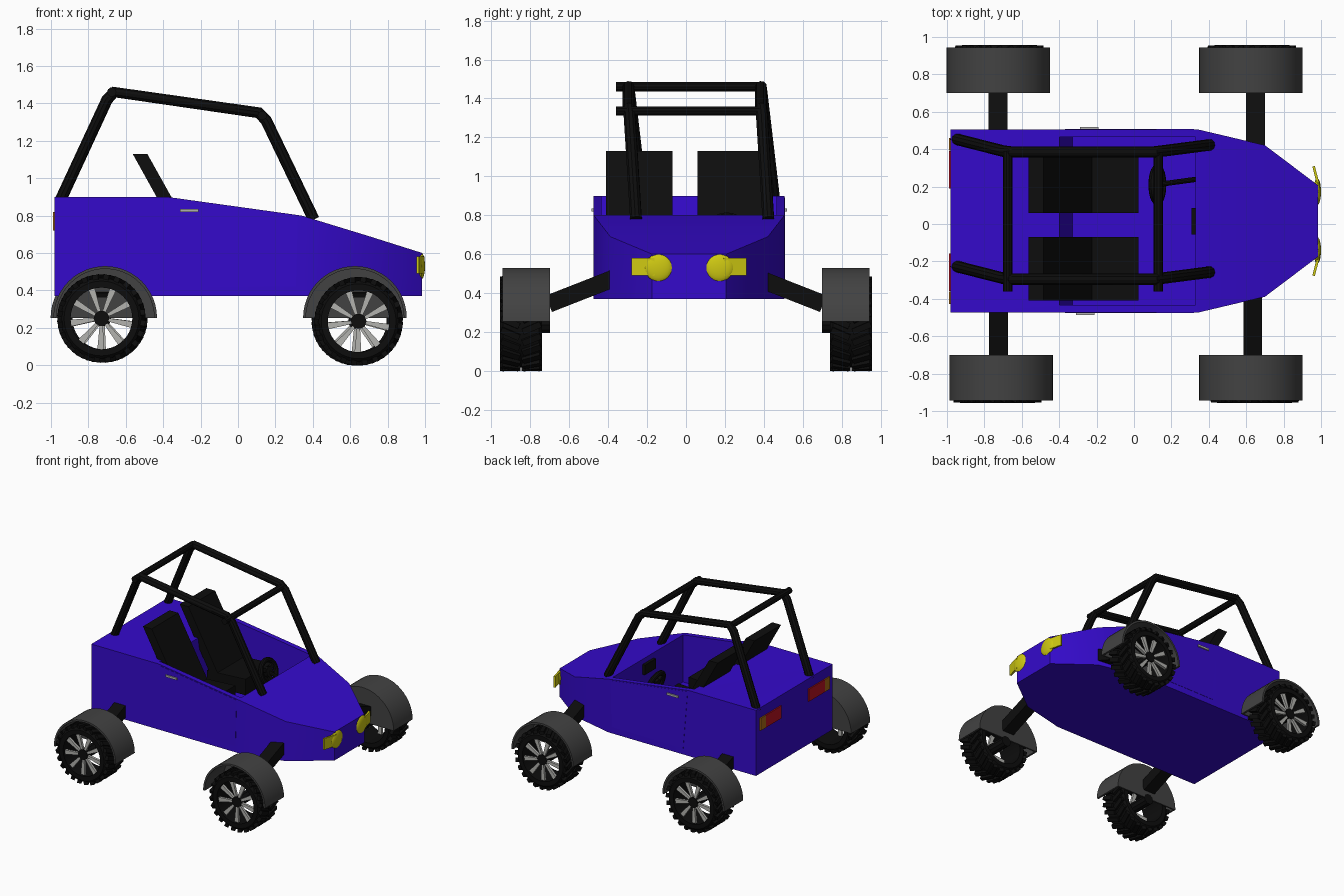
import bpy, bmesh, math
from mathutils import Matrix, Vector

if "Cube" in bpy.data.objects:
    bpy.data.objects.remove(bpy.data.objects["Cube"])

def mat(name, r, g, b):
    m = bpy.data.materials.new(name)
    m.diffuse_color = (r, g, b, 1)
    m.use_nodes = True
    m.node_tree.nodes["Principled BSDF"].inputs["Base Color"].default_value = m.diffuse_color
    return m

BLUE = mat("body blue", 0.035, 0.003, 0.6)
BLACK = mat("black", 0.004, 0.004, 0.004)
GREY = mat("fender grey", 0.055, 0.055, 0.055)
SILVER = mat("silver", 0.45, 0.45, 0.43)
YELLOW = mat("lamp yellow", 0.62, 0.58, 0.006)
RED = mat("tail red", 0.5, 0.006, 0.015)
ORANGE = mat("signal orange", 0.4, 0.14, 0.007)
CY = 0.016  # body centre line

def finish(name, bm, m, smooth=False):
    bmesh.ops.remove_doubles(bm, verts=bm.verts, dist=1e-5)
    bmesh.ops.recalc_face_normals(bm, faces=bm.faces)
    me = bpy.data.meshes.new(name)
    bm.to_mesh(me)
    bm.free()
    me.materials.append(m)
    ob = bpy.data.objects.new(name, me)
    bpy.context.collection.objects.link(ob)
    if smooth:
        smooth_it(ob)
    return ob

def activate(ob):
    bpy.ops.object.select_all(action='DESELECT')
    ob.select_set(True)
    bpy.context.view_layer.objects.active = ob

def smooth_it(ob):
    activate(ob)
    bpy.ops.object.shade_smooth_by_angle(angle=math.radians(30))

def add_box(bm, M, size):
    bmesh.ops.create_cube(bm, size=1, matrix=M @ Matrix.Diagonal((*size, 1)))

def box(name, loc, size, m, rz=0):
    bm = bmesh.new()
    add_box(bm, Matrix.Translation(loc) @ Matrix.Rotation(rz, 4, 'Z'), size)
    return finish(name, bm, m)

def prism(name, prof, y0, y1, m):
    # x-z outline extruded along y
    bm = bmesh.new()
    a = [bm.verts.new((x, y0, z)) for x, z in prof]
    f = bm.faces.new(a)
    ext = bmesh.ops.extrude_face_region(bm, geom=[f])['geom']
    bmesh.ops.translate(bm, vec=(0, y1 - y0, 0), verts=[v for v in ext if isinstance(v, bmesh.types.BMVert)])
    return finish(name, bm, m)

def lathe(name, prof, c, m, segs=40, arc=2 * math.pi):
    # closed (radius, y) outline swept around the y axis
    bm = bmesh.new()
    full = arc > 6.2
    n = segs if full else segs + 1
    rings = []
    for i in range(n):
        a = arc * i / segs
        rings.append([bm.verts.new((c[0] + r * math.cos(a), c[1] + y, c[2] + r * math.sin(a))) for r, y in prof])
    k = len(prof)
    for i in range(segs):
        p, q = rings[i], rings[(i + 1) % n]
        for j in range(k):
            bm.faces.new((p[j], p[(j + 1) % k], q[(j + 1) % k], q[j]))
    if not full:
        bm.faces.new(rings[0])
        bm.faces.new(rings[-1])
    bmesh.ops.dissolve_degenerate(bm, dist=1e-5, edges=bm.edges)
    return finish(name, bm, m, True)

def tube(name, pts, r, m):
    cu = bpy.data.curves.new(name, 'CURVE')
    cu.dimensions = '3D'
    cu.bevel_depth, cu.bevel_resolution, cu.use_fill_caps = r, 3, True
    sp = cu.splines.new('POLY')
    sp.points.add(len(pts) - 1)
    for p, q in zip(sp.points, pts):
        p.co = (*q, 1)
    cu.materials.append(m)
    ob = bpy.data.objects.new(name, cu)
    bpy.context.collection.objects.link(ob)
    activate(ob)
    bpy.ops.object.convert(target='MESH')
    smooth_it(bpy.context.object)

# Body shell lofted through stations (x, half width, top z)
bm = bmesh.new()
prev = None
for x, w, t in [(-0.98, .49, .90), (-0.38, .49, .90), (0.34, .49, .80), (0.70, .405, .69), (0.985, .19, .60)]:
    ring = [bm.verts.new((x, CY + y, z)) for y, z in ((-w, .37), (w, .37), (w, t), (-w, t))]
    if prev:
        for j in range(4):
            bm.faces.new((prev[j], prev[(j + 1) % 4], ring[(j + 1) % 4], ring[j]))
    else:
        bm.faces.new(ring)
    prev = ring
bm.faces.new(prev)
body = finish("body", bm, BLUE)

# Cockpit opening
cutter = prism("cockpit_cutter", [(-0.33, .42), (0.33, .42), (0.33, 1.1), (-0.428, 1.1)], CY - .45, CY + .45, BLUE)
cutter.hide_render = True
mod = body.modifiers.new("cockpit", 'BOOLEAN')
mod.operation, mod.object, mod.solver = 'DIFFERENCE', cutter, 'EXACT'
activate(body)
bpy.ops.object.modifier_apply(modifier="cockpit")
bpy.data.objects.remove(cutter)
smooth_it(body)

# Roll cage
path = [(-0.955, .065, .87), (-0.70, .0, 1.42), (-0.66, -.005, 1.46), (0.11, -.005, 1.35), (0.15, .0, 1.31), (0.405, .033, .78)]
for n, oy in (("right", -0.29), ("left", 0.39)):
    tube("roll_bar_" + n, [(x, y + oy, z) for x, y, z in path], .031, BLACK)
for n, x, z in (("rear", -0.675, 1.46), ("front", 0.13, 1.335)):
    tube("roll_crossbar_" + n, [(x, -0.36, z), (x, 0.39, z)], .025, BLACK)

# Seats
for n, y0 in (("right", -0.41), ("left", 0.06)):
    prism("seat_back_" + n, [(-0.563, 1.13), (-0.485, 1.13), (-0.20, .62), (-0.28, .62)], y0, y0 + .34, BLACK)
    prism("seat_cushion_" + n, [(-0.32, .55), (0.025, .55), (0.025, .68), (-0.32, .66)], y0, y0 + .34, BLACK)

# Steering wheel, column and gauge
bm = bmesh.new()
M = Matrix.Translation((0.125, .21, .71)) @ Matrix.Rotation(math.radians(72), 4, 'Y')
bmesh.ops.create_cone(bm, cap_ends=True, segments=16, radius1=.04, radius2=.04, depth=.03, matrix=M)
for a in (0, 120, 240):
    add_box(bm, M @ Matrix.Rotation(math.radians(a), 4, 'Z') @ Matrix.Translation((.045, 0, 0)), (.09, .03, .02))
finish("steering_hub", bm, BLACK)
tube("steering_rim", [M @ Vector((.09 * math.cos(i * math.pi / 12), .09 * math.sin(i * math.pi / 12), 0)) for i in range(25)], .02, BLACK)
tube("steering_column", [(0.12, .21, .71), (0.34, .24, .64)], .014, BLACK)
box("dash_gauge", (0.32, .015, .72), (.025, .14, .08), BLACK)

# Lamps, doors and handles on both sides
for n, s in (("right", -1), ("left", 1)):
    bm = bmesh.new()
    bmesh.ops.create_uvsphere(bm, u_segments=24, v_segments=12, radius=1,
                              matrix=Matrix.Translation((0.98, CY + s * .157, .53)) @ Matrix.Diagonal((.02, .071, .071, 1)))
    finish("headlight_" + n, bm, YELLOW, True)
    box("front_signal_" + n, (0.975, CY + s * .235, .535), (.014, .12, .09), YELLOW, s * .25)
    box("tail_lamp_" + n, (-0.983, CY + s * .275, .77), (.014, .2, .1), RED)
    box("rear_signal_" + n, (-0.983, CY + s * .41, .77), (.014, .065, .1), ORANGE)
    ys = CY + s * .49
    prism("door_" + n, [(-0.33, .42), (0.31, .42), (0.32, .795), (-0.37, .89)], ys - .002, ys + .002, BLUE)
    box("door_handle_" + n, (-0.25 + s * .01, ys + s * .005, .826), (.1, .014, .016), SILVER)

# Wheels, fenders and arms: (name, wheel x, wheel z, fender x, arm x, side)
corners = [("rear_right", -0.73, .25, -0.71, -0.725, -1), ("rear_left", -0.72, .25, -0.725, -0.727, 1),
           ("front_right", 0.645, .235, 0.625, 0.635, -1), ("front_left", 0.63, .235, 0.625, 0.65, 1)]
for n, wx, wz, fx, ax, s in corners:
    c, w = (wx, s * .848, wz), .108
    lathe("tire_" + n, [(.165, -w), (.2, -w), (.217, -w * .85), (.217, w * .85), (.2, w), (.165, w)], c, BLACK)
    # tread blocks in a V pattern
    bm = bmesh.new()
    for i in range(24):
        for side in (-1, 1):
            add_box(bm, Matrix.Translation(c) @ Matrix.Rotation((i + side * .25) * math.pi / 12, 4, 'Y')
                    @ Matrix.Translation((.222, side * .055, 0)) @ Matrix.Rotation(side * .4, 4, 'X'), (.026, .1, .032))
    finish("tread_" + n, bm, BLACK)
    # rim spokes
    bm = bmesh.new()
    for i in range(9):
        ret = bmesh.ops.create_cube(bm, size=1)
        for v in ret['verts']:
            outer = v.co.x > 0
            v.co = ((.168 if outer else .04), v.co.y * .02, v.co.z * (.036 if outer else .018))
        bmesh.ops.transform(bm, verts=ret['verts'], matrix=Matrix.Translation((wx, s * .925, wz))
                            @ Matrix.Rotation(i * 2 * math.pi / 9 + .2, 4, 'Y'))
    finish("spokes_" + n, bm, SILVER)
    tube("hub_" + n, [(wx, s * .70, wz), (wx, s * .942, wz)], .042, BLACK)
    # half-round fender with a closed inner side
    yi, yo, t = s * .70, s * .943, s * .012
    lathe("fender_" + n, [(0, yi), (.277, yi), (.277, yo), (.262, yo), (.262, yi + t), (0, yi + t)],
          (fx, 0, .253), GREY, 24, math.pi)
    # suspension arm
    bm = bmesh.new()
    a, b = Vector((ax, s * .36, .48)), Vector((ax, s * .705, .345))
    d = b - a
    add_box(bm, Matrix.Translation((a + b) / 2) @ Matrix.Rotation(math.atan2(d.z, d.y), 4, 'X'), (.1, d.length, .09))
    finish("arm_" + n, bm, BLACK)
